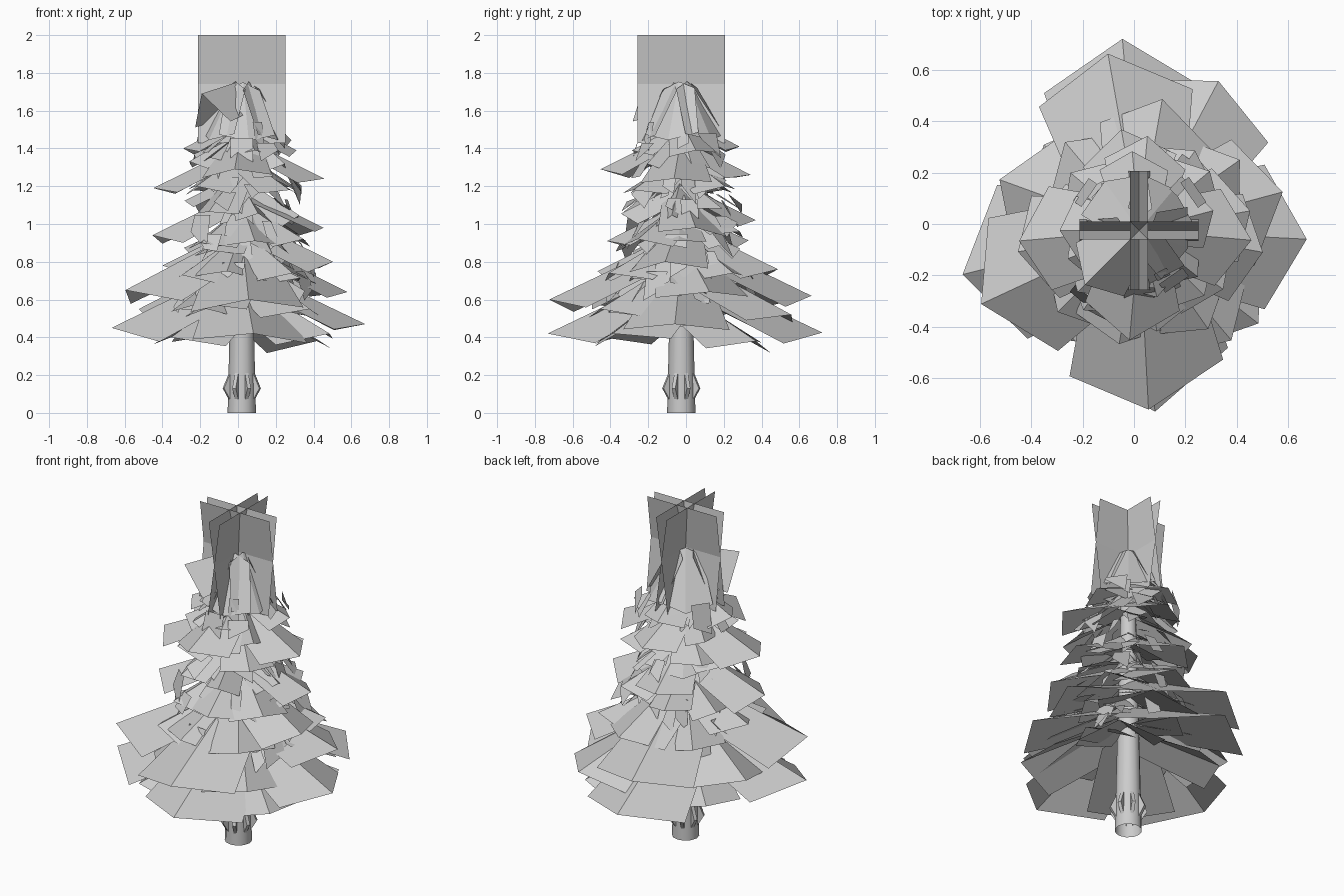
import bpy, bmesh, math, random
from mathutils import Vector

rng = random.Random(7)
CENTRE = Vector((0.02, -0.025, 0))

cube = bpy.data.objects.get("Cube")
if cube:
    bpy.data.objects.remove(cube)

grey = bpy.data.materials.new("pale grey")
grey.use_nodes = True
grey.diffuse_color = (0.6, 0.6, 0.6, 1)
grey.node_tree.nodes["Principled BSDF"].inputs["Base Color"].default_value = (0.6, 0.6, 0.6, 1)


def finish(bm, name):
    mesh = bpy.data.meshes.new(name)
    bm.to_mesh(mesh)
    bm.free()
    mesh.materials.append(grey)
    obj = bpy.data.objects.new(name, mesh)
    bpy.context.collection.objects.link(obj)
    return obj


def polar(angle, along, across, z):
    """Point measured along and across a compass direction from the trunk."""
    c, s = math.cos(angle), math.sin(angle)
    return CENTRE + Vector((along * c - across * s, along * s + across * c, z))


def branch(bm, degrees, reach, tip_z, rise, width, droop):
    """Folded card: a ridge from trunk to tip with two drooping halves."""
    a = math.radians(degrees)
    root = 0.04
    ridge = [bm.verts.new(polar(a, root, 0, tip_z + rise)),
             bm.verts.new(polar(a, reach, 0, tip_z))]
    for sign in (1, -1):
        side = reach * rng.uniform(0.68, 0.82)
        drop = droop * rng.uniform(0.8, 1.25)
        side_z = tip_z + rise * 0.24 - drop
        outer = bm.verts.new(polar(a, side, sign * width, side_z))
        inner = bm.verts.new(polar(a, root, sign * width * 0.6, tip_z + rise - drop))
        quad = [ridge[0], ridge[1], outer, inner]
        bm.faces.new(quad if sign < 0 else quad[::-1])


# Trunk, an open tapering tube
bm = bmesh.new()
bmesh.ops.create_cone(bm, cap_ends=False, segments=12, radius1=0.075, radius2=0.04, depth=1.5)
bmesh.ops.translate(bm, verts=bm.verts, vec=CENTRE + Vector((0, 0, 0.75)))
trunk = finish(bm, "trunk")
for p in trunk.data.polygons:
    p.use_smooth = True

# Short bent stubs round the foot of the trunk
bm = bmesh.new()
for i in range(8):
    a = math.radians(i * 45 + 22)
    strip = [[bm.verts.new(polar(a, r, s, z)) for s in (-0.01, 0.01)]
             for r, z in ((0.07, 0.07), (0.105, 0.13), (0.07, 0.21))]
    for low, high in zip(strip, strip[1:]):
        bm.faces.new((low[0], low[1], high[1], high[0]))
    for s in (0, 1):
        bm.faces.new([pair[s] for pair in strip])
finish(bm, "trunk_stubs")

# Branch tiers: direction, reach and tip height of each card
TIERS = {
    "lowest": [(-3, 0.655, 0.47), (95, 0.75, 0.425), (-85, 0.71, 0.42), (194, 0.71, 0.45),
               (45, 0.56, 0.38), (138, 0.5, 0.4), (-38, 0.59, 0.42), (228, 0.56, 0.4)],
    "lower": [(15, 0.58, 0.64), (100, 0.7, 0.62), (-87, 0.7, 0.6), (205, 0.68, 0.65),
              (62, 0.66, 0.52), (160, 0.58, 0.55), (-50, 0.56, 0.55), (245, 0.52, 0.58)],
    "middle": [(-10, 0.49, 0.8), (80, 0.52, 0.76), (-100, 0.45, 0.75), (180, 0.42, 0.78),
               (35, 0.48, 0.74), (130, 0.45, 0.72), (-55, 0.47, 0.74), (225, 0.45, 0.73)],
    "upper_middle": [(10, 0.44, 0.98), (100, 0.4, 1.02), (-80, 0.4, 0.91), (190, 0.48, 0.94),
                     (55, 0.38, 0.96), (-35, 0.4, 0.92), (235, 0.38, 0.9)],
    "upper": [(-5, 0.44, 1.24), (85, 0.37, 1.26), (-95, 0.43, 1.29), (185, 0.47, 1.19),
              (40, 0.36, 1.2), (140, 0.35, 1.18), (-45, 0.36, 1.18), (-135, 0.34, 1.2)],
    "highest": [(15, 0.3, 1.39), (95, 0.31, 1.41), (-75, 0.27, 1.39), (180, 0.31, 1.4),
                (-130, 0.26, 1.35)],
}
for name, tips in TIERS.items():
    bm = bmesh.new()
    for degrees, reach, tip_z in tips:
        branch(bm, degrees, reach, tip_z, reach * 0.45, reach * 0.43, reach * 0.18)
    finish(bm, name + "_branches")

# Steeper cards filling the gaps between the tiers
bm = bmesh.new()
for z, reach in ((0.52, 0.42), (0.68, 0.38), (0.88, 0.34), (1.08, 0.32), (1.3, 0.29)):
    start = rng.uniform(0, 60)
    for i in range(6):
        branch(bm, start + i * 60 + rng.uniform(-12, 12), reach * rng.uniform(0.85, 1.1),
               z + rng.uniform(-0.05, 0.05), rng.uniform(0.12, 0.24),
               reach * rng.uniform(0.3, 0.45), rng.uniform(0.03, 0.09))
finish(bm, "inner_branches")

# Steep broad cards closing the top
bm = bmesh.new()
for degrees in (-20, 50, 125, 215, 280):
    branch(bm, degrees, rng.uniform(0.2, 0.25), rng.uniform(1.4, 1.46), 0.31, 0.15, 0.04)
branch(bm, 225, 0.3, 1.69, 0.06, 0.14, 0.16)
finish(bm, "crown_branches")

# Small loose twigs, steep and twisted, near the outer edge of the core
bm = bmesh.new()
for i in range(90):
    z = rng.uniform(0.5, 1.42)
    a = math.radians(i * 137.5)
    reach = 0.46 - 0.14 * z + rng.uniform(-0.1, 0.03)
    w, drop = rng.uniform(0.02, 0.06), rng.uniform(0.05, 0.15)
    twist, depth = rng.uniform(-0.05, 0.05), rng.uniform(0.03, 0.13)
    corners = [(reach - depth, -w, z + drop), (reach, -w, z - twist),
               (reach, w, z + twist), (reach - depth, w, z + drop)]
    bm.faces.new([bm.verts.new(polar(a, *c)) for c in corners])
finish(bm, "twigs")

# Upright crossed sheets at the top, each pair tilted into a narrow X
bm = bmesh.new()
for degrees in (0, 90):
    for lean in (-0.035, 0.035):
        corners = [(-0.232, lean, 2.0), (0.232, lean, 2.0),
                   (0.232, -lean * 1.2, 1.43), (-0.232, -lean * 1.2, 1.43)]
        bm.faces.new([bm.verts.new(polar(math.radians(degrees), *c)) for c in corners])
finish(bm, "top_sheets")
